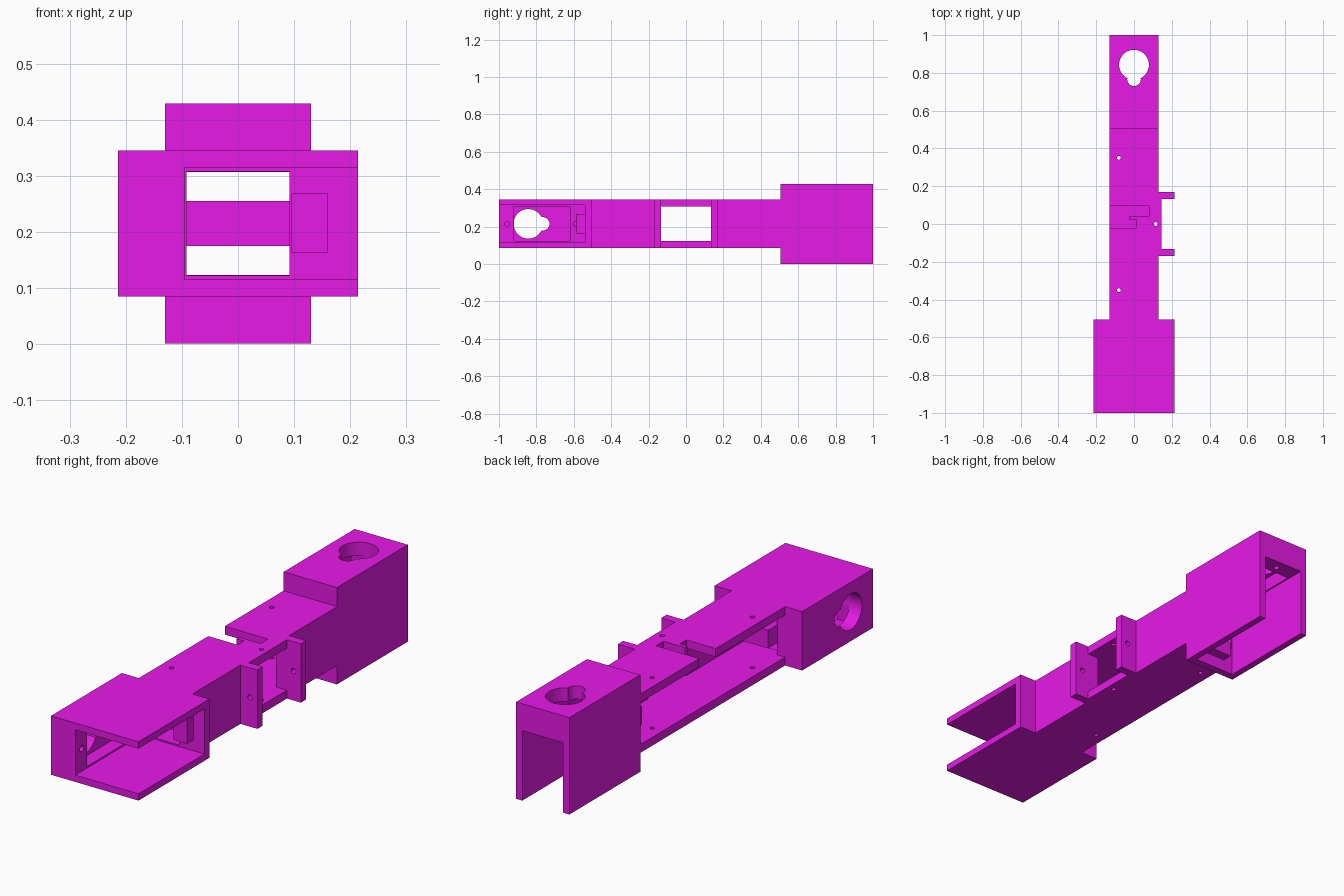
import bpy, bmesh, math
from mathutils import Matrix, Vector

if "Cube" in bpy.data.objects:
    bpy.data.objects.remove(bpy.data.objects["Cube"])

ZC = 0.215  # height of the arm's centre line
mat = bpy.data.materials.new("magenta_plastic")
mat.diffuse_color = (0.8, 0.01, 0.8, 1)
mat.use_nodes = True
mat.node_tree.nodes["Principled BSDF"].inputs["Base Color"].default_value = mat.diffuse_color


def finish(name, bm):
    bmesh.ops.recalc_face_normals(bm, faces=bm.faces)
    me = bpy.data.meshes.new(name)
    bm.to_mesh(me)
    bm.free()
    ob = bpy.data.objects.new(name, me)
    bpy.context.collection.objects.link(ob)
    me.materials.append(mat)
    return ob


def box(name, x, y, z):
    bm = bmesh.new()
    size = Vector((x[1] - x[0], y[1] - y[0], z[1] - z[0]))
    mid = Vector((sum(x), sum(y), sum(z))) / 2
    bmesh.ops.create_cube(bm, size=1, matrix=Matrix.Translation(mid) @ Matrix.Diagonal((*size, 1)))
    return finish(name, bm)


def rod(name, centre, r, length, axis, sides=32):
    bm = bmesh.new()
    rot = Vector((0, 0, 1)).rotation_difference(Vector(axis)).to_matrix().to_4x4()
    bmesh.ops.create_cone(bm, cap_ends=True, segments=sides, radius1=r, radius2=r,
                          depth=length, matrix=Matrix.Translation(centre) @ rot)
    return finish(name, bm)


def prism(name, pts, z0, z1):
    bm = bmesh.new()
    face = bm.faces.new([bm.verts.new((x, y, z0)) for x, y in pts])
    ext = bmesh.ops.extrude_face_region(bm, geom=[face])
    bmesh.ops.translate(bm, vec=(0, 0, z1 - z0),
                        verts=[v for v in ext["geom"] if isinstance(v, bmesh.types.BMVert)])
    return finish(name, bm)


def combine(ob, others, op="DIFFERENCE"):
    bpy.context.view_layer.objects.active = ob
    for other in others:
        mod = ob.modifiers.new("bool", "BOOLEAN")
        mod.operation, mod.solver, mod.object = op, "EXACT", other
        bpy.ops.object.modifier_apply(modifier=mod.name)
        bpy.data.objects.remove(other)


X, Y, Z = (1, 0, 0), (0, 1, 0), (0, 0, 1)

# Front motor housing: thick mounting wall on -x, open on +x and at the end
front = box("front_motor_housing", (-0.214, 0.214), (-1, -0.505), (0.085, 0.345))
combine(front, [
    box("cavity", (-0.095, 0.3), (-1.1, -0.54), (0.115, 0.315)),
    box("passage", (-0.092, 0.092), (-0.6, -0.4), (0.122, 0.308)),
    box("motor_pocket", (-0.155, -0.05), (-0.92, -0.62), (0.122, 0.308)),
    rod("shaft_hole", (-0.2, -0.843, ZC), 0.079, 0.2, X, 48),
    rod("gear_hole", (-0.2, -0.766, ZC), 0.036, 0.2, X),
    rod("screw_a", (-0.1, -0.955, ZC), 0.013, 0.1, X, 16),
    rod("screw_b", (-0.1, -0.59, ZC), 0.013, 0.1, X, 16),
])
# Stop block on the inside of the end wall
combine(front, [box("stop", (0.095, 0.16), (-0.585, -0.53), (0.163, 0.268))], "UNION")

# Rear housing: same part turned so its mounting wall is on top
rear = front.copy()
rear.data = front.data.copy()
rear.name = "rear_motor_housing"
bpy.context.collection.objects.link(rear)
turn = Matrix(((0, 0, -1, 0), (0, -1, 0, 0), (-1, 0, 0, 0), (0, 0, 0, 1)))
rear.data.transform(Matrix.Translation((0, 0, ZC)) @ turn @ Matrix.Translation((0, 0, -ZC)))

# Channel arm, open on -x, with a window between the side flanges
arm = box("channel_arm", (-0.131, 0.131), (-0.505, 0.505), (0.085, 0.345))
combine(arm, [box("lip", (0.1, 0.146), (-0.15, 0.15), (0.085, 0.345))], "UNION")
slot = [(-0.2, 0.095), (0.08, 0.095), (0.08, 0.043), (-0.025, 0.043), (-0.025, 0.025),
        (0.012, 0.025), (0.012, -0.02), (-0.2, -0.02)]
combine(arm, [
    box("channel", (-0.3, 0.092), (-0.6, 0.6), (0.122, 0.308)),
    box("window", (0, 0.3), (-0.133, 0.133), (0.122, 0.308)),
    prism("cable_slot", slot, 0.25, 0.4),
] + [rod("hole", (x, y, ZC), 0.01, 0.5, Z, 16)
     for x, y in ((-0.08, 0.35), (-0.08, -0.35), (0.115, 0))])

for s, end in ((-1, "front"), (1, "rear")):
    # Screw flanges on the +x side
    flange = box(end + "_flange", (0.125, 0.214), sorted((s * 0.133, s * 0.17)), (0.085, 0.345))
    combine(flange, [rod("hole", (0.178, s * 0.15, ZC), 0.012, 0.2, Y, 16)])
    # Cable bars across the channel ends
    box(end + "_cable_bar", (-0.093, 0.093), sorted((s * 0.44, s * 0.53)), (0.175, 0.255))
